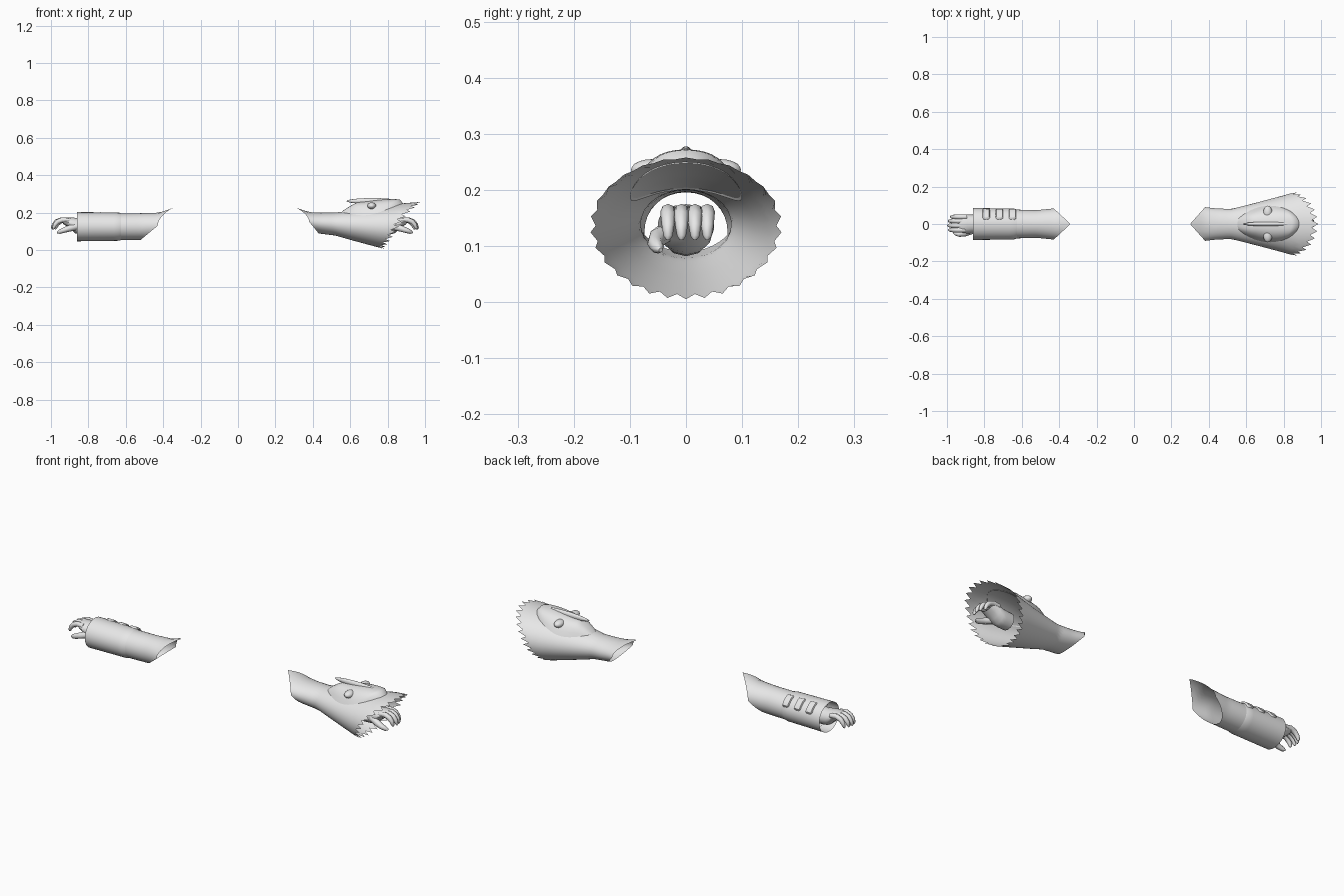
import bpy, bmesh, math
from mathutils import Vector

if "Cube" in bpy.data.objects:
    bpy.data.objects.remove(bpy.data.objects["Cube"])

cloth = bpy.data.materials.new("pale grey")
cloth.diffuse_color = (0.8, 0.8, 0.8, 1)
cloth.use_nodes = True
cloth.node_tree.nodes["Principled BSDF"].inputs["Base Color"].default_value = cloth.diffuse_color


def finish(obj, angle=50):
    obj.data.materials.clear()
    obj.data.materials.append(cloth)
    bpy.ops.object.select_all(action='DESELECT')
    obj.select_set(True)
    bpy.context.view_layer.objects.active = obj
    bpy.ops.object.shade_smooth_by_angle(angle=math.radians(angle))
    return obj


def grid(name, rows, closed=True):
    """Skin a list of point rows into a surface."""
    bm = bmesh.new()
    vs = [[bm.verts.new(p) for p in r] for r in rows]
    n = len(rows[0])
    for a, b in zip(vs, vs[1:]):
        for j in range(n if closed else n - 1):
            k = (j + 1) % n
            bm.faces.new((a[j], a[k], b[k], b[j]))
    bmesh.ops.recalc_face_normals(bm, faces=bm.faces[:])
    me = bpy.data.meshes.new(name)
    bm.to_mesh(me)
    bm.free()
    obj = bpy.data.objects.new(name, me)
    bpy.context.collection.objects.link(obj)
    return finish(obj)


def profile(table, x):
    """Interpolate (x, half width, top z, bottom z) at x."""
    x = min(max(x, table[0][0]), table[-1][0])
    for a, b in zip(table, table[1:]):
        if x <= b[0]:
            t = (x - a[0]) / (b[0] - a[0])
            return [a[i] + (b[i] - a[i]) * t for i in (1, 2, 3)]


def skin_point(table, x, ang, s, off=0.0):
    w, top, bot = profile(table, x)
    c, r = (top + bot) / 2, (top - bot) / 2
    return (s * x, (w + off) * math.cos(ang), c + (r + off) * math.sin(ang))


def elbow_edge(ang, tip, side, under):
    """Slanted opening with a pointed tip on top."""
    if math.sin(ang) >= 0:
        return tip + (side - tip) * abs(math.cos(ang))
    return side + (under - side) * -math.sin(ang)


def sleeve(name, table, start, end, n, s, steps=20):
    angs = [math.pi / 2 + 2 * math.pi * j / n for j in range(n)]
    rows = []
    for i in range(steps + 1):
        t = i / steps
        rows.append([skin_point(table, start(a) + (end(a, j) - start(a)) * t, a, s)
                     for j, a in enumerate(angs)])
    return grid(name, rows)


def ellipsoid(name, loc, size):
    bpy.ops.mesh.primitive_uv_sphere_add(segments=16, ring_count=10, location=loc)
    o = bpy.context.object
    o.name = name
    o.scale = size
    return finish(o)


def limb(name, pts):
    """Tapered tube through (x, y, z, radius) points."""
    cu = bpy.data.curves.new(name, 'CURVE')
    cu.dimensions = '3D'
    cu.bevel_depth = 1.0
    cu.bevel_resolution = 2
    cu.use_fill_caps = True
    sp = cu.splines.new('POLY')
    sp.points.add(len(pts) - 1)
    for p, (x, y, z, r) in zip(sp.points, pts):
        p.co = (x, y, z, 1)
        p.radius = r
    o = bpy.data.objects.new(name, cu)
    bpy.context.collection.objects.link(o)
    bpy.ops.object.select_all(action='DESELECT')
    o.select_set(True)
    bpy.context.view_layer.objects.active = o
    bpy.ops.object.convert(target='MESH')
    return finish(bpy.context.object)


def hand(side, s, tip):
    # wrist and palm
    tab = [(tip - .19, .045, .168, .082), (tip - .13, .05, .172, .085),
           (tip - .09, .05, .176, .12), (tip - .06, .042, .172, .14)]
    sleeve(side + "_palm", tab, lambda a: tip - .19, lambda a, j: tip - .06, 12, s, 6)
    # curled fingers
    for k, (y, dx) in enumerate([(-.032, -.006), (-.008, 0), (.016, -.004), (.038, -.016)]):
        pts = [(-.085, .158, .013), (-.05, .162, .0135), (-.025, .152, .013),
               (-.01, .135, .011), (-.003, .118, .008), (-.003, .111, .003)]
        limb(f"{side}_finger_{k + 1}", [(s * (tip + dx + x), y, z, r) for x, z, r in pts])
    # thumb
    pts = [(-.13, -.035, .125, .018), (-.09, -.05, .115, .017), (-.06, -.055, .105, .014),
           (-.04, -.05, .097, .011), (-.028, -.045, .093, .004)]
    limb(side + "_thumb", [(s * (tip + x), y, z, r) for x, y, z, r in pts])


# Straight sleeve with its overlapping cuff
STRAIGHT = [(.34, .085, .228, .08), (.42, .084, .2, .06), (.52, .074, .197, .055),
            (.64, .077, .196, .053), (.86, .079, .196, .053)]
sleeve("straight_sleeve", STRAIGHT, lambda a: elbow_edge(a, .34, .43, .52),
       lambda a, j: .80, 32, -1)
CUFF = [(.625, .077, .197, .053), (.63, .083, .2, .05), (.86, .085, .203, .047)]
sleeve("straight_cuff", CUFF, lambda a: .625, lambda a, j: .86, 32, -1, 12)

# Raised closing tabs on the cuff
for i, x0 in enumerate((.65, .72, .79)):
    rows = []
    for dx, off in ((-.02, -.002), (-.016, .007), (.016, .007), (.02, -.002)):
        angs = [math.radians(20 + 55 * k / 8) for k in range(9)]
        rows.append([skin_point(CUFF, x0 + dx * (.55 if k in (0, 8) else 1), a, -1,
                                -.002 if k in (0, 8) else off)
                     for k, a in enumerate(angs)])
    grid(f"cuff_tab_{i + 1}", rows, closed=False)
hand("left", -1, .995)

# Flared sleeve with a jagged mouth
FLARE = [(.30, .09, .23, .11), (.38, .09, .203, .1), (.44, .083, .2, .088),
         (.52, .08, .2, .078), (.60, .1, .21, .055), (.70, .126, .222, .028),
         (.79, .15, .237, .004), (.88, .176, .25, .002), (.985, .178, .258, .002)]


def jagged(a, j):
    up = math.sin(a)
    x = .86 + (.125 * up ** 1.5 if up > 0 else .075 * up)
    return x if j % 2 == 0 else x - .033


sleeve("flared_sleeve", FLARE, lambda a: elbow_edge(a, .30, .38, .43), jagged, 56, 1, 24)

# Leaf-shaped raised panel on top of the flare
rows = []
for i in range(17):
    t = i / 16
    w = .1 * min(1, math.sin(math.pi * min(t * .75 + .04, 1)) ** .7)
    lift = .043 * min(1, t * 4) ** .8 * (1 - .5 * t ** 4)
    row = []
    for k in range(17):
        v = k / 8 - 1
        x = .55 + .335 * t - .05 * t * v * v
        fw, top, bot = profile(FLARE, x)
        y = w * v
        base = (top + bot) / 2 + (top - bot) / 2 * math.sqrt(1 - (y / fw) ** 2)
        row.append((x, y, base - .003 + lift * (1 - v ** 4) * (1 if i < 16 else 0)))
    rows.append(row)
grid("raised_panel", rows, closed=False)

# Crossed ridges on the panel
ellipsoid("long_ridge", (.72, 0, .262), (.14, .012, .016))
for y in (-.062, .062):
    ellipsoid("cross_ridge", (.715, y, .236), (.024, .036, .019))
hand("right", 1, .962)
